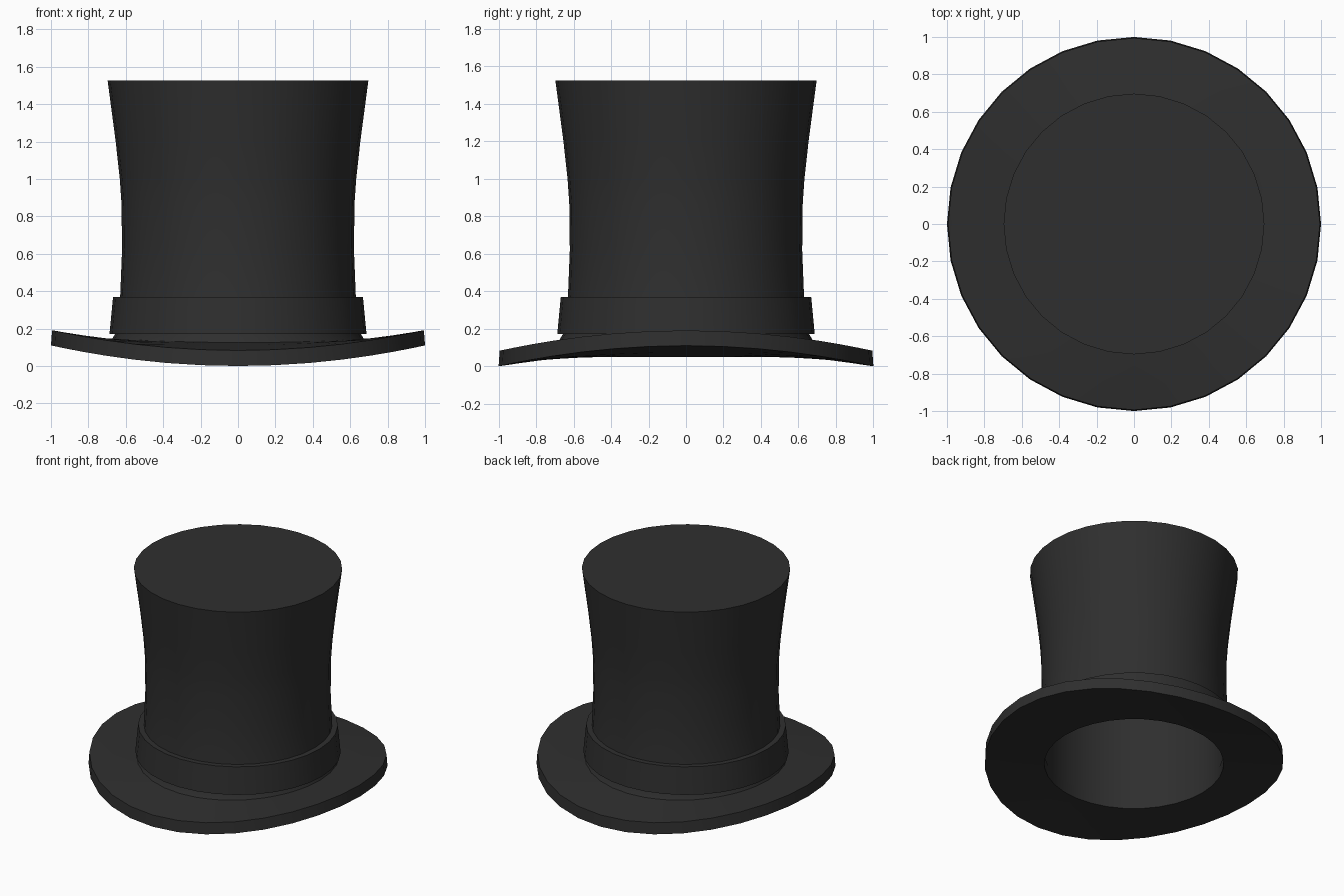
import bpy, bmesh
from math import sin, cos, pi, radians

cube = bpy.data.objects.get("Cube")
if cube:
    bpy.data.objects.remove(cube, do_unlink=True)

SIDES = 32

felt = bpy.data.materials.new("black_felt")
felt.use_nodes = True
felt.diffuse_color = (0.028, 0.028, 0.028, 1)
bsdf = next(n for n in felt.node_tree.nodes if n.type == 'BSDF_PRINCIPLED')
bsdf.inputs["Base Color"].default_value = felt.diffuse_color
bsdf.inputs["Roughness"].default_value = 0.8


def lathe(name, profile, closed=False, saddle=0.0):
    """Spin an (r, z) profile about z; saddle lifts the sides and drops front and back."""
    bm = bmesh.new()
    inner = min(r for r, z in profile)
    rings = []
    for r, z in profile:
        ring = []
        for i in range(SIDES):
            a = 2 * pi * i / SIDES
            lift = saddle * max(0, (r - inner) / (1 - inner)) ** 1.3 * cos(2 * a)
            ring.append(bm.verts.new((r * cos(a), r * sin(a), z + lift)))
        rings.append(ring)
    pairs = list(zip(rings, rings[1:]))
    if closed:
        pairs.append((rings[-1], rings[0]))
    else:
        bm.faces.new(rings[0])
        bm.faces.new(rings[-1])
    for lo, hi in pairs:
        for i in range(SIDES):
            j = (i + 1) % SIDES
            bm.faces.new((lo[i], lo[j], hi[j], hi[i]))
    bmesh.ops.recalc_face_normals(bm, faces=bm.faces)
    mesh = bpy.data.meshes.new(name)
    bm.to_mesh(mesh)
    bm.free()
    mesh.materials.append(felt)
    obj = bpy.data.objects.new(name, mesh)
    bpy.context.collection.objects.link(obj)
    bpy.ops.object.select_all(action='DESELECT')
    obj.select_set(True)
    bpy.context.view_layer.objects.active = obj
    bpy.ops.object.shade_smooth_by_angle(angle=radians(35))
    return obj


# Curled brim: a thick ring bent like a saddle
lathe("brim", [(0.6, 0.05), (0.8, 0.052), (1.0, 0.055),
               (0.994, 0.137), (0.8, 0.134), (0.6, 0.135)],
      closed=True, saddle=0.055)

# Hollow crown: lining first, then the flared outside up to the flat top
lathe("crown", [(0.603, 1.49), (0.603, 0.9), (0.603, 0.06), (0.66, 0.1),
                (0.685, 0.125), (0.655, 0.175), (0.63, 0.37), (0.62, 0.62),
                (0.623, 0.87), (0.632, 1.0), (0.654, 1.2), (0.697, 1.525)])

# Band wrapped round the foot of the crown
lathe("hat_band", [(0.62, 0.172), (0.687, 0.172), (0.668, 0.37), (0.62, 0.37)],
      closed=True)
